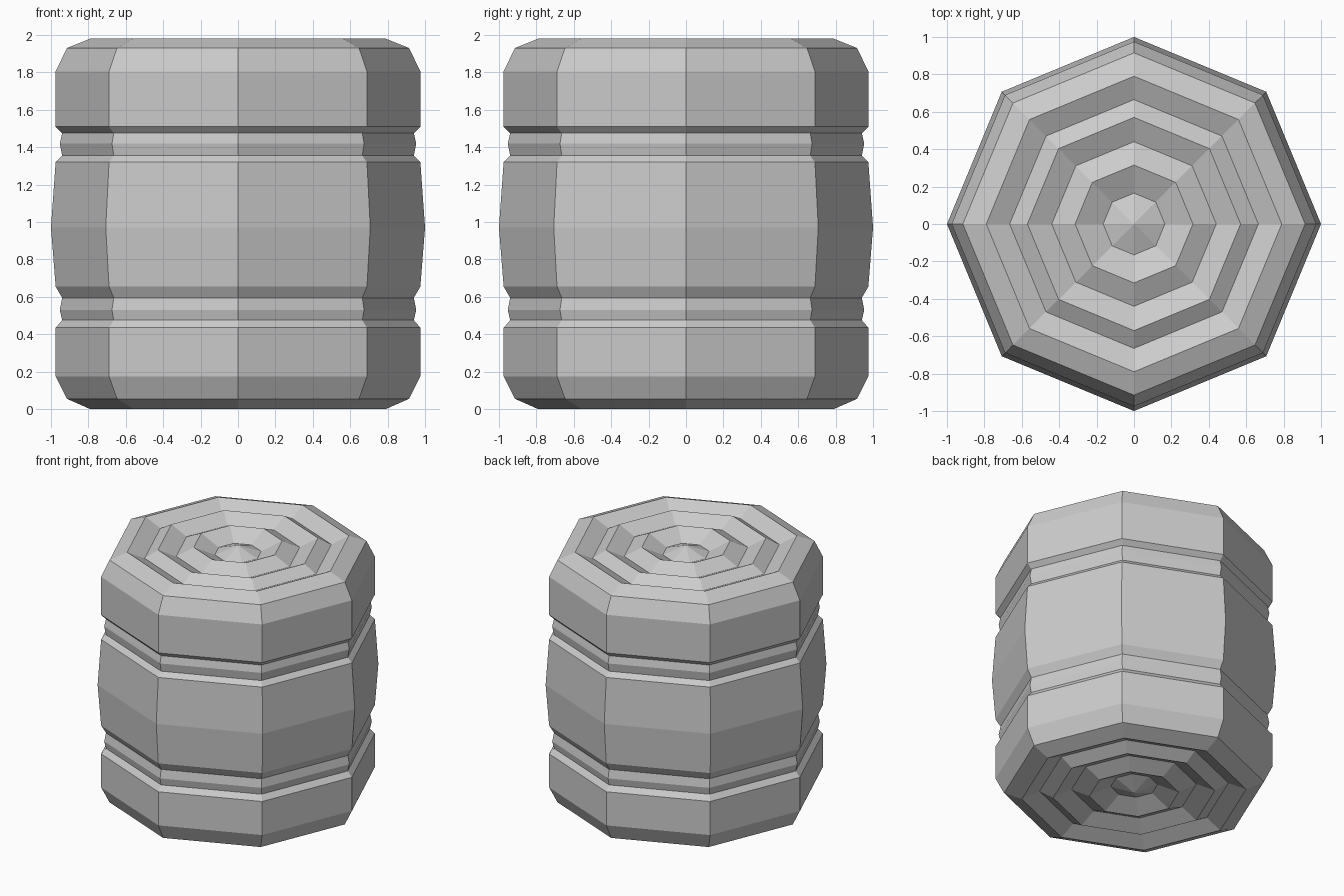
import bpy
import bmesh
from math import cos, sin, pi

cube = bpy.data.objects.get("Cube")
if cube:
    bpy.data.objects.remove(cube, do_unlink=True)

SIDES = 8

# Plain grey material
grey = bpy.data.materials.new("plain grey")
grey.use_nodes = True
colour = (0.6, 0.6, 0.6, 1)
grey.diffuse_color = colour
grey.node_tree.nodes["Principled BSDF"].inputs["Base Color"].default_value = colour

# Ridged end cap, as radius and depth from the outer end, centre outwards
cap = [(0, 0.01), (0.165, 0.07), (0.315, 0), (0.44, 0.06),
       (0.57, 0), (0.665, 0.057), (0.79, 0)]
# Staved side with two grooved bands, bottom to top
side = [(0.915, 0.055), (0.975, 0.175), (0.975, 0.435),
        (0.94, 0.475), (0.953, 0.53), (0.94, 0.595), (0.975, 0.655),
        (1.0, 0.97), (0.975, 1.32),
        (0.94, 1.355), (0.953, 1.42), (0.94, 1.475), (0.975, 1.51),
        (0.975, 1.805), (0.915, 1.93)]
HEIGHT = 1.98
profile = cap + side + [(r, HEIGHT - d) for r, d in reversed(cap)]

# Sweep the profile around the upright axis
bm = bmesh.new()
rings = []
for r, z in profile:
    count = SIDES if r else 1
    rings.append([bm.verts.new((r * cos(2 * pi * i / SIDES),
                                r * sin(2 * pi * i / SIDES), z))
                  for i in range(count)])
for low, high in zip(rings, rings[1:]):
    for i in range(SIDES):
        j = (i + 1) % SIDES
        corners = [low[i % len(low)], low[j % len(low)],
                   high[j % len(high)], high[i % len(high)]]
        bm.faces.new(list(dict.fromkeys(corners)))
bmesh.ops.recalc_face_normals(bm, faces=bm.faces)

mesh = bpy.data.meshes.new("barrel_body")
bm.to_mesh(mesh)
bm.free()
mesh.materials.append(grey)
barrel = bpy.data.objects.new("barrel_body", mesh)
bpy.context.collection.objects.link(barrel)
